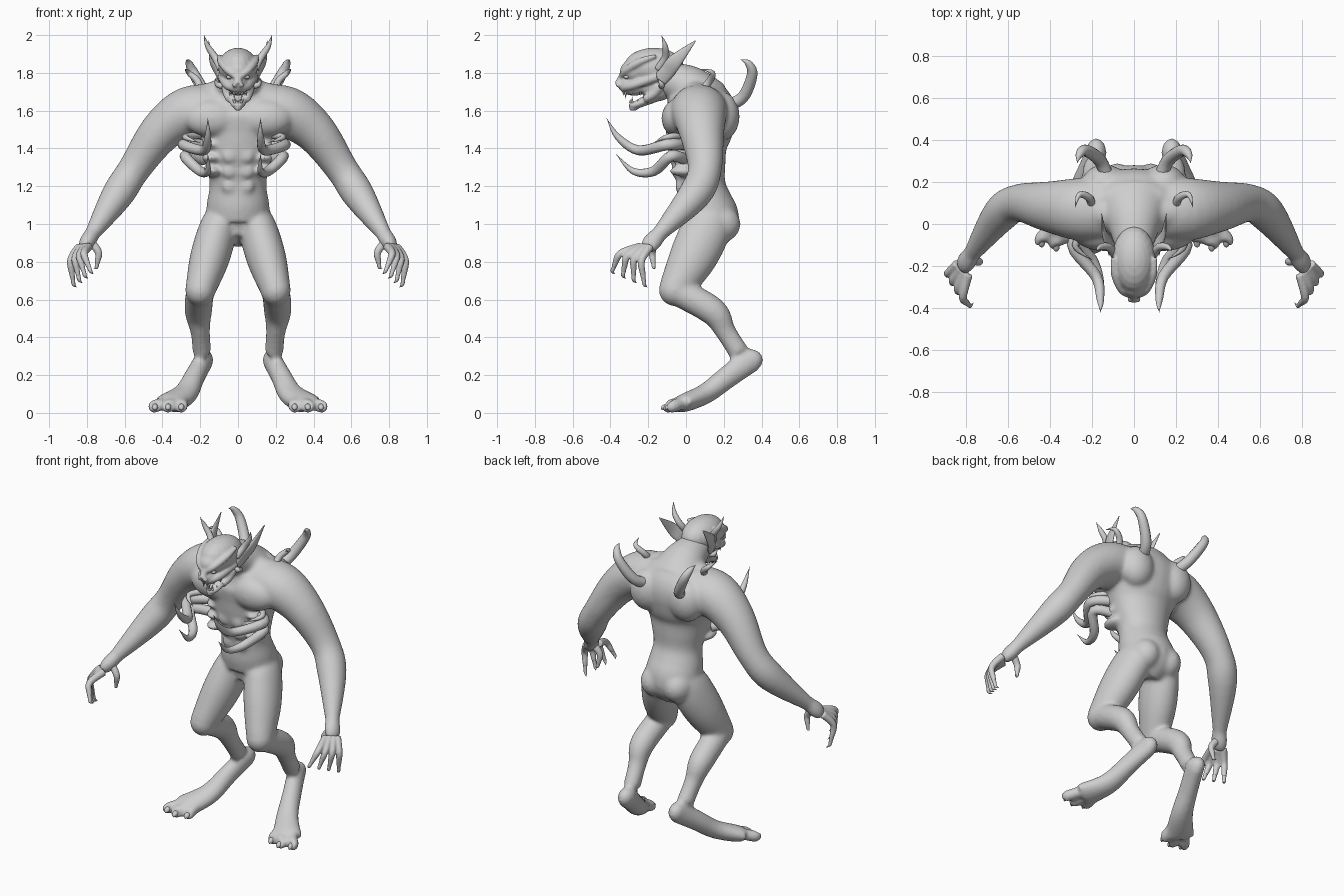
import bpy, bmesh, math
from mathutils import Vector, Matrix

cube = bpy.data.objects.get("Cube")
if cube:
    bpy.data.objects.remove(cube, do_unlink=True)

SKIN = (0.62, 0.62, 0.62, 1)
grey = bpy.data.materials.new("skin_grey")
grey.use_nodes = True
grey.diffuse_color = SKIN
grey.node_tree.nodes["Principled BSDF"].inputs["Base Color"].default_value = SKIN

AXIS_X, AXIS_Y, AXIS_Z = Matrix.Identity(3)


def smooth_path(points, steps=5):
    """Run a smooth curve through points of any dimension."""
    last = len(points) - 1
    result = []
    for index in range(last):
        before, start, end, after = (points[min(max(index + offset, 0), last)] for offset in (-1, 0, 1, 2))
        for step in range(steps):
            t = step / steps
            slope_in, slope_out = (end - before) / 2, (after - start) / 2
            blend = t * t * (3 - 2 * t)
            result.append(start.lerp(end, blend) + slope_in * t * (1 - t) ** 2 - slope_out * t * t * (1 - t))
    return result + [points[-1]]


def tube(bm, points, radii, flat=(1, 1), across=AXIS_X, sides=16):
    """Loft elliptical rings along a path; flat is the depth ratio at both ends."""
    path = smooth_path([Vector((*point, radius)) for point, radius in zip(points, radii)])
    last = len(path) - 1
    rings = []
    for index, station in enumerate(path):
        tangent = (path[min(index + 1, last)] - path[max(index - 1, 0)]).to_3d().normalized()
        wide = (across - tangent * across.dot(tangent)).normalized()
        deep = tangent.cross(wide) * (flat[0] + (flat[1] - flat[0]) * index / last)
        radius = max(station.w, .001)
        angles = [math.tau * side / sides for side in range(sides)]
        rings.append([bm.verts.new(station.to_3d() + radius * (wide * math.cos(angle) + deep * math.sin(angle)))
                      for angle in angles])
    for ring, following in zip(rings, rings[1:]):
        for side in range(sides):
            bm.faces.new((ring[side - 1], ring[side], following[side], following[side - 1]))
    bm.faces.new(rings[0])
    bm.faces.new(rings[-1])


def horn(bm, points, radius, flat=(1, 1), across=AXIS_X):
    """Tube whose radius tapers to a point."""
    last = len(points) - 1
    radii = [radius * (1 - (index / last) ** 3) for index in range(last + 1)]
    tube(bm, points, radii, flat, across, 12)


def blob(bm, centre, size):
    matrix = Matrix.Translation(centre) @ Matrix.Diagonal((*size, 1))
    bmesh.ops.create_uvsphere(bm, u_segments=20, v_segments=12, radius=1, matrix=matrix)


def mirror(bm):
    """Copy everything built so far to the other side."""
    copy = bmesh.ops.duplicate(bm, geom=bm.verts[:] + bm.edges[:] + bm.faces[:])
    verts = [item for item in copy["geom"] if isinstance(item, bmesh.types.BMVert)]
    bmesh.ops.scale(bm, verts=verts, vec=(-1, 1, 1))


def finish(name, bm, origin=(0, 0, 0), voxel=0, soften=0):
    """Make the object; fuse its volumes when a voxel size is given."""
    bmesh.ops.translate(bm, verts=bm.verts, vec=origin)
    bmesh.ops.recalc_face_normals(bm, faces=bm.faces)
    mesh = bpy.data.meshes.new(name)
    bm.to_mesh(mesh)
    bm.free()
    mesh.materials.append(grey)
    mesh.shade_smooth()
    part = bpy.data.objects.new(name, mesh)
    bpy.context.collection.objects.link(part)
    if voxel:
        fuse = part.modifiers.new("fuse", 'REMESH')
        fuse.mode, fuse.voxel_size, fuse.use_smooth_shade = 'VOXEL', voxel, True
        smooth = part.modifiers.new("soften", 'SMOOTH')
        smooth.factor, smooth.iterations = 0.5, soften


# Joints of the left side
shoulder = Vector((.26, .07, 1.59))
elbow = Vector((.55, .1, 1.29))
wrist = Vector((.77, -.14, .95))
palm = Vector((.82, -.21, .87))
waist = Vector((.07, .11, 1.09))
hip = Vector((.1, .11, .99))
knee = Vector((.2, -.06, .65))
ankle = Vector((.19, .28, .32))
heel = Vector((.18, .34, .28))
instep = Vector((.28, .1, .1))
ball = Vector((.37, -.03, .045))

# Body: arm and palm
bm = bmesh.new()
chest = Vector((.1, .07, 1.6))
upper_arm = shoulder.lerp(elbow, .45) + Vector((.02, 0, .03))
forearm = elbow.lerp(wrist, .4) + Vector((0, .04, 0))
tube(bm, [chest, shoulder, upper_arm, elbow, forearm, wrist], [.15, .15, .12, .09, .087, .042],
     (.9, 1), AXIS_Y, 24)
tube(bm, [wrist, wrist.lerp(palm, .6), palm], [.042, .052, .04], (1, .65), AXIS_Y)

# Body: thigh, knee, shin, heel and foot
thigh = hip.lerp(knee, .5) + Vector((0, .01, 0))
tube(bm, [waist, hip, thigh, knee], [.07, .1, .105, .08], (1.4, 1.1), sides=24)
blob(bm, knee, (.08, .085, .085))
calf = Vector((.21, .14, .54))
tube(bm, [knee, calf, calf.lerp(ankle, .5), ankle], [.075, .073, .052, .05], (1, 1.1), sides=24)
blob(bm, heel, (.05, .07, .06))
tube(bm, [heel, heel.lerp(instep, .5), instep, ball], [.05, .055, .068, .09], (1.4, .5), sides=24)
for index in range(3):
    toe = ball + Vector((.07 * (index - 1), -.06 + .02 * abs(index - 1), -.01))
    tube(bm, [instep.lerp(toe, .5), toe, toe - AXIS_Y * .02], [.03, .036, .028])

# Body: neck slope, chest, shoulder blade, buttock, belly and ribs
tube(bm, [(.06, .03, 1.69), (.17, .06, 1.66), (.28, .07, 1.62)], [.08, .085, .1], across=AXIS_Y)
blob(bm, (.14, -.05, 1.56), (.15, .08, .1))
blob(bm, (.14, .19, 1.57), (.11, .095, .13))
blob(bm, (.08, .18, 1), (.09, .11, .1))
for row in range(3):
    blob(bm, (.045, -.03 - .02 * row, 1.2 + .08 * row), (.042, .028, .042))
    blob(bm, (.14, -.01, 1.28 + .07 * row), (.055, .08, .03))
mirror(bm)

# Body: torso stations rise by a tenth, then the neck leans forward
centres = [.1, .13, .1, .08, .07, .06, .07, .07, .04]
widths = [.1, .165, .165, .15, .17, .2, .24, .26, .2]
spine = [(0, centre, .91 + index / 10) for index, centre in enumerate(centres)]
tube(bm, spine, widths, (.95, .7), sides=28)
tube(bm, [(0, .08, 1.64), (0, 0, 1.73), (0, -.15, 1.78)], [.2, .13, .08], (.8, 1), sides=24)
finish("body", bm, voxel=.01, soften=18)

# Hooked fingers and thumb
bm = bmesh.new()
digits = [(wrist.lerp(palm, .4), Vector((.75, -.17, .77)), Vector((-.03, -.01, .01)))]
for index in range(4):
    t = index / 3
    base = palm + Vector((.05 * t - .03, .05 * t - .03, .01))
    tip = Vector((.78, -.39, .75)).lerp(Vector((.87, -.22, .68)), t)
    digits.append((base, tip, Vector((.03, -.03, .03))))
for base, tip, bow in digits:
    tube(bm, [base, base.lerp(tip, .5) + bow, base.lerp(tip, .8) + bow / 2, tip], [.023, .02, .015, .008],
         across=AXIS_Y)
mirror(bm)
finish("fingers", bm, voxel=.006, soften=3)

# Claws on fingers and toes
bm = bmesh.new()
for base, tip, bow in digits:
    horn(bm, [base.lerp(tip, .85) + bow / 3, tip, tip - bow / 2], .011, across=AXIS_Y)
for index in range(3):
    toe = ball + Vector((.07 * (index - 1), -.07 + .02 * abs(index - 1), -.01))
    horn(bm, [toe, toe - Vector((0, .02, .01)), toe - Vector((0, .03, .02))], .016)
mirror(bm)
finish("claws", bm)

# Head, built around its own centre: brow, cheek and nostril, then skull, snout and open jaw
face = (0, -.2, 1.8)
bm = bmesh.new()
tube(bm, [(.01, -.14, -.02), (.055, -.115, .015), (.09, -.04, .06), (.1, .04, .09)], [.016, .02, .02, .01])
tube(bm, [(.02, -.13, -.08), (.055, -.08, -.065), (.085, .05, -.02)], [.018, .024, .025])
tube(bm, [(.06, .06, -.07), (.055, .03, -.11), (.045, -.02, -.14)], [.03, .025, .02])
blob(bm, (.018, -.16, -.065), (.014, .014, .012))
mirror(bm)
blob(bm, (0, .03, .03), (.105, .16, .103))
blob(bm, (0, -.05, .01), (.082, .1, .07))
blob(bm, (0, -.075, -.065), (.055, .085, .056))
blob(bm, (0, .05, -.07), (.075, .09, .08))
tube(bm, [(0, -.11, .04), (0, -.14, -.02), (0, -.155, -.06)], [.025, .018, .026])
tube(bm, [(0, .07, -.11), (0, -.01, -.145), (0, -.07, -.17), (0, -.1, -.165)], [.065, .05, .036, .02], (.5, .6))
horn(bm, [(0, -.06, -.17), (0, -.085, -.19), (0, -.09, -.205)], .022)
finish("head", bm, face, voxel=.006, soften=8)

# Eyes
bm = bmesh.new()
blob(bm, (.045, -.115, -.022), (.017, .014, .011))
mirror(bm)
finish("eyes", bm, face)

# Teeth, the second in each row a long fang
bm = bmesh.new()
for index in range(4):
    length = .035 if index == 1 else .02
    upper = Vector((.01 + .011 * index, .01 * index * index - .13, -.1))
    lower = upper + Vector((-.004, .035, -.06))
    horn(bm, [upper, upper - AXIS_Z * length], .008)
    horn(bm, [lower, lower + AXIS_Z * length], .008)
mirror(bm)
finish("teeth", bm, face)

# Ears swept back, then brow and cheek horns
bm = bmesh.new()
tube(bm, [(.09, .06, -.04), (.11, .1, .01), (.14, .15, .07), (.155, .25, .17)], [.012, .014, .012, .001], (3, 3))
mirror(bm)
finish("ears", bm, face)
bm = bmesh.new()
horn(bm, [(.09, .05, .02), (.12, .09, .08), (.16, .09, .14), (.18, .07, .2)], .02)
horn(bm, [(.08, .07, -.07), (.11, .07, -.06), (.12, .05, -.03)], .016, across=AXIS_Y)
mirror(bm)
finish("head_horns", bm, face)

# Back horns and smaller shoulder spikes
bm = bmesh.new()
horn(bm, [(.12, .2, 1.62), (.16, .3, 1.67), (.23, .35, 1.79), (.26, .33, 1.85), (.27, .29, 1.87)], .032)
horn(bm, [(.2, .06, 1.68), (.21, .12, 1.75), (.26, .14, 1.8), (.28, .08, 1.82)], .02)
mirror(bm)
finish("back_horns", bm)

# Rib tusks that curl out, forward and up, sitting slightly to one side
bm = bmesh.new()
horn(bm, [(.17, 0, 1.42), (.27, -.1, 1.42), (.16, -.25, 1.39), (.14, -.36, 1.46), (.14, -.42, 1.56)],
     .03, across=AXIS_Z)
horn(bm, [(.16, 0, 1.34), (.26, -.08, 1.36), (.18, -.17, 1.28), (.14, -.28, 1.28), (.14, -.37, 1.37)],
     .03, across=AXIS_Z)
horn(bm, [(.18, 0, 1.47), (.26, -.1, 1.46), (.18, -.17, 1.43)], .018, across=AXIS_Z)
mirror(bm)
finish("rib_tusks", bm, (-.02, 0, 0))
